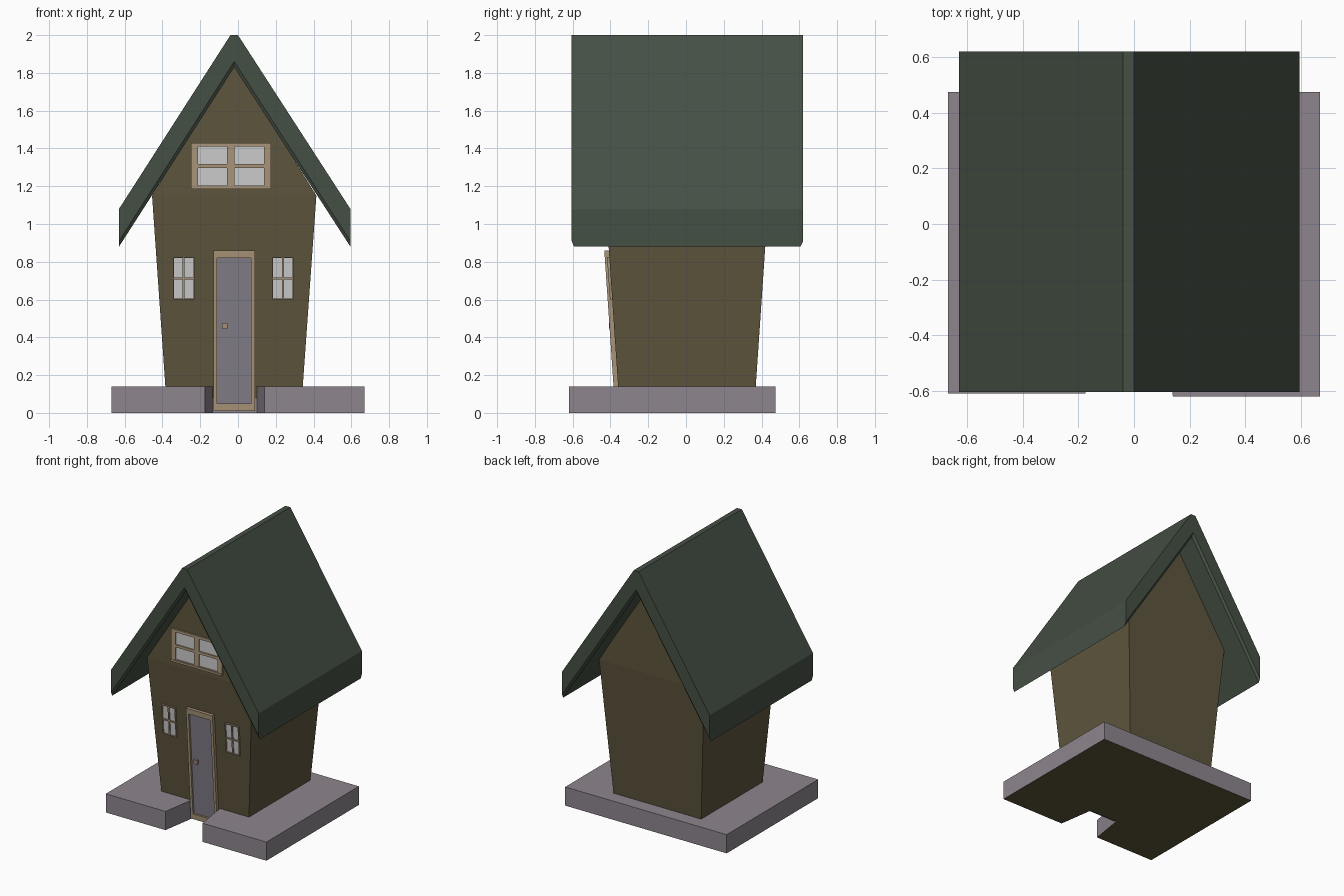
import bpy

if "Cube" in bpy.data.objects:
    bpy.data.objects.remove(bpy.data.objects["Cube"])


def mat(name, r, g, b):
    m = bpy.data.materials.new(name)
    m.diffuse_color = (r, g, b, 1)
    m.use_nodes = True
    m.node_tree.nodes["Principled BSDF"].inputs["Base Color"].default_value = m.diffuse_color
    return m


WALL = mat("brown_wall", 0.11, 0.09, 0.045)
ROOF = mat("dark_green", 0.06, 0.08, 0.058)
STONE = mat("stone", 0.27, 0.24, 0.27)
TRIM = mat("tan_trim", 0.40, 0.30, 0.19)
DOOR = mat("door_grey", 0.23, 0.21, 0.25)
GLASS = mat("glass_grey", 0.52, 0.52, 0.52)


def make(name, verts, faces, *mats):
    me = bpy.data.meshes.new(name)
    me.from_pydata(verts, [], faces)
    for m in mats:
        me.materials.append(m)
    ob = bpy.data.objects.new(name, me)
    bpy.context.collection.objects.link(ob)
    return ob


def loft(name, sections, *mats):
    """Join equal-length closed loops, capping both ends."""
    n = len(sections[0])
    verts = [v for s in sections for v in s]
    faces = [list(range(n))[::-1],
             list(range(len(verts) - n, len(verts)))]
    for k in range(len(sections) - 1):
        for i in range(n):
            a, b = k * n + i, k * n + (i + 1) % n
            faces.append([a, b, b + n, a + n])
    return make(name, verts, faces, *mats)


def wall_y(z):
    # the front wall leans outward up to the gable, then is vertical
    return -0.35 - 0.068 * min(z, 1.15)


def panels(name, rects, out, m, back=0.01):
    """Boxes lying on the leaning front wall; rect = x0, x1, z0, z1."""
    verts, faces = [], []
    for x0, x1, z0, z1 in rects:
        o = len(verts)
        for d in (-out, back):
            verts += [(x, wall_y(z) + d, z)
                      for x, z in ((x0, z0), (x1, z0), (x1, z1), (x0, z1))]
        faces += [[o + i for i in f] for f in
                  ((0, 1, 2, 3), (7, 6, 5, 4), (0, 4, 5, 1),
                   (1, 5, 6, 2), (2, 6, 7, 3), (3, 7, 4, 0))]
    return make(name, verts, faces, m)


def border(x0, x1, z0, z1, bx, bz):
    return [(x0, x0 + bx, z0, z1), (x1 - bx, x1, z0, z1),
            (x0 + bx, x1 - bx, z0, z0 + bz), (x0 + bx, x1 - bx, z1 - bz, z1)]


def window(name, x0, x1, z0, z1, bx, bz, mull, bar):
    """Frame with one upright mullion and one cross bar in each half."""
    cx, cz = (x0 + x1) / 2, (z0 + z1) / 2
    rects = border(x0, x1, z0, z1, bx, bz)
    rects.append((cx - mull / 2, cx + mull / 2, z0 + bz, z1 - bz))
    rects.append((x0 + bx, cx - mull / 2, cz - bar / 2, cz + bar / 2))
    rects.append((cx + mull / 2, x1 - bx, cz - bar / 2, cz + bar / 2))
    panels(name + "_frame", rects, 0.012, TRIM)
    panels(name + "_glass", [(x0 + bx, x1 - bx, z0 + bz, z1 - bz)],
           0.003, GLASS)


# stone base slab with a tapered notch in front of the door
slab = [(-0.67, -0.61), (-0.175, -0.61), (-0.135, -0.355), (0.10, -0.355),
        (0.14, -0.62), (0.67, -0.62), (0.67, 0.475), (-0.67, 0.475)]
base = loft("base", [[(x, y, z) for x, y in slab] for z in (0, 0.14)],
            STONE, WALL)
base.data.polygons[0].material_index = 1

# walls flaring outward, with vertical gables
lo = [(-0.375, -0.35), (0.333, -0.35), (0.333, 0.36), (-0.375, 0.36)]
hi = [(-0.455, -0.428), (0.415, -0.428), (0.415, 0.438), (-0.455, 0.438)]
make("walls",
     [(x, y, 0.003) for x, y in lo] + [(x, y, 1.15) for x, y in hi]
     + [(-0.02, -0.428, 1.85), (-0.02, 0.438, 1.85)],
     [(3, 2, 1, 0), (0, 1, 5, 4), (1, 2, 6, 5), (2, 3, 7, 6), (3, 0, 4, 7),
      (4, 5, 8), (6, 7, 9), (5, 6, 9, 8), (7, 4, 8, 9)], WALL)


# thick gable roof, underside edge chamfered at both ends
def roof_section(y, lift):
    return [(x, y, z) for x, z in (
        (-0.63, 0.88 + lift), (-0.02, 1.83 + lift), (0.595, 0.88 + lift),
        (0.595, 1.08), (0.0, 2.0), (-0.04, 2.0), (-0.63, 1.08))]


loft("roof", [roof_section(-0.605, 0.03), roof_section(-0.593, 0),
              roof_section(0.606, 0), roof_section(0.62, 0.03)], ROOF)

# door
panels("door_frame", border(-0.13, 0.09, 0.01, 0.86, 0.02, 0.04), 0.024, TRIM)
panels("door", [(-0.11, 0.07, 0.05, 0.82)], 0.01, DOOR)
panels("door_knob", [(-0.085, -0.055, 0.445, 0.475)], 0.026, TRIM)

# windows
window("left_window", -0.345, -0.23, 0.60, 0.825, 0.006, 0.006, 0.01, 0.01)
window("right_window", 0.18, 0.295, 0.60, 0.825, 0.006, 0.006, 0.01, 0.01)
window("attic_window", -0.25, 0.175, 1.185, 1.43, 0.038, 0.02, 0.04, 0.02)
# thin uprights splitting nothing but trimming the attic sashes
panels("attic_sill", [(-0.25, 0.175, 1.185, 1.2)], 0.016, TRIM)

# make all faces point outward
import bmesh
for ob in bpy.context.collection.objects:
    bm = bmesh.new()
    bm.from_mesh(ob.data)
    bmesh.ops.recalc_face_normals(bm, faces=bm.faces)
    bm.to_mesh(ob.data)
    bm.free()
